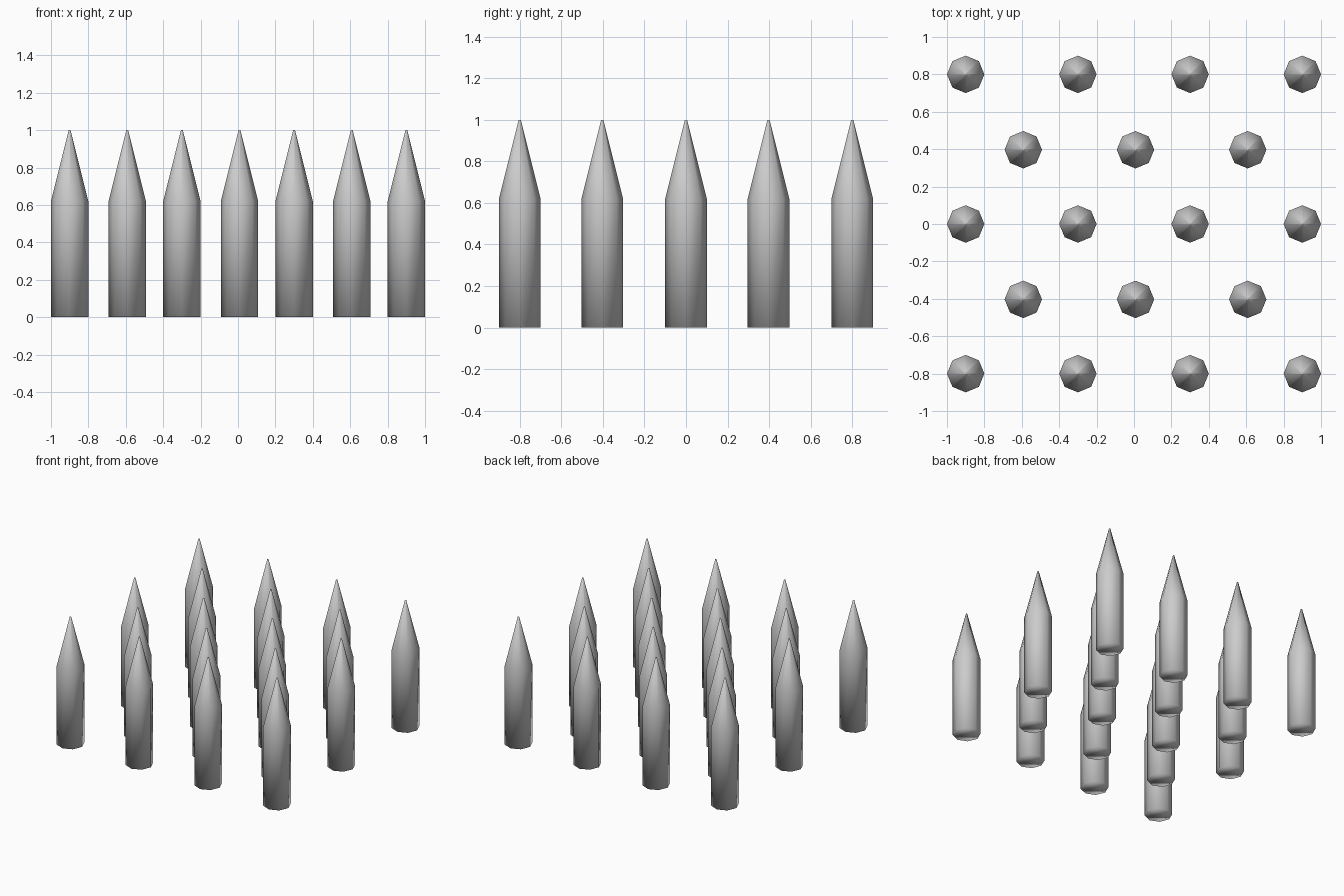
import bpy, bmesh
from math import cos, sin, tau

if "Cube" in bpy.data.objects:
    bpy.data.objects.remove(bpy.data.objects["Cube"])

SIDES = 8
# radius, height of each ring from base to tip
PROFILE = [(0.1, 0.0), (0.1, 0.62), (0.005, 1.0)]


def spike_mesh():
    """Eight-sided stake with a sharpened top."""
    bm = bmesh.new()
    rings = [[bm.verts.new((r * cos(tau * i / SIDES), r * sin(tau * i / SIDES), z))
              for i in range(SIDES)] for r, z in PROFILE]
    for low, high in zip(rings, rings[1:]):
        for i in range(SIDES):
            j = (i + 1) % SIDES
            bm.faces.new((low[i], low[j], high[j], high[i]))
    bm.faces.new(rings[0][::-1])
    bm.faces.new(rings[-1])
    for f in bm.faces:
        f.smooth = True
    mesh = bpy.data.meshes.new("spike")
    bm.to_mesh(mesh)
    bm.free()
    return mesh


# staggered rows: four spikes, then three between them
wide = (-0.9, -0.3, 0.3, 0.9)
narrow = (-0.592, 0.008, 0.608)
rows = [(-0.8, wide), (-0.403, narrow), (0.0, wide), (0.397, narrow), (0.8, wide)]

mesh = spike_mesh()
for r, (y, xs) in enumerate(rows):
    for c, x in enumerate(xs):
        spike = bpy.data.objects.new(f"spike_row{r + 1}_{c + 1}", mesh)
        spike.location = (x, y, 0)
        bpy.context.collection.objects.link(spike)
